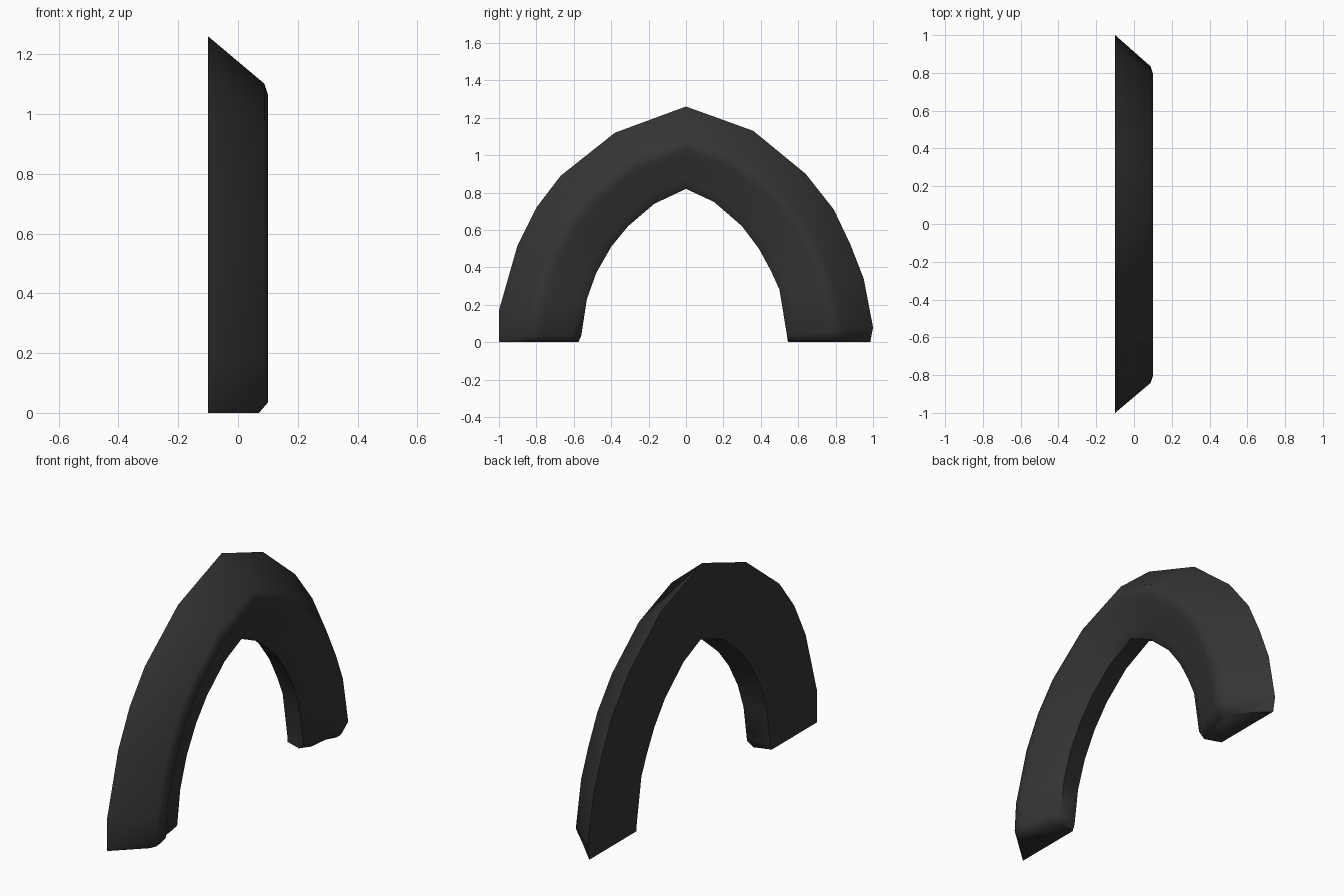
import bpy, bmesh
from math import radians
from mathutils import Vector

cube = bpy.data.objects.get("Cube")
if cube:
    bpy.data.objects.remove(cube)

# Charcoal material
mat = bpy.data.materials.new("charcoal")
mat.use_nodes = True
colour = (0.035, 0.035, 0.035, 1)
mat.diffuse_color = colour
mat.node_tree.nodes["Principled BSDF"].inputs["Base Color"].default_value = colour

# Stations along the arch: outer (y, z) then inner (y, z)
stations = [
    (-1, 0, -.575, 0), (-1, .035, -.56, .035), (-1, .17, -.53, .23),
    (-.9, .52, -.48, .37), (-.8, .72, -.4, .51), (-.67, .89, -.31, .62),
    (-.38, 1.12, -.17, .74), (0, 1.26, 0, .82), (.36, 1.13, .15, .75),
    (.64, .9, .3, .62), (.79, .71, .39, .5), (.88, .52, .455, .38),
    (.95, .34, .5, .28), (1, .08, .54, .035), (.985, 0, .545, 0),
]
# Cross-section: x, fraction of the way from outer to inner edge.
# A raised outer band steps down to a lower rounded inner lip.
section = [(-.1, 0), (.088, .36), (.1, .44), (.098, .52), (.07, .63),
           (.058, .88), (.02, 1), (-.1, .93)]

bm = bmesh.new()
rings = []
for i, (oy, oz, iy, iz) in enumerate(stations):
    foot = i in (0, len(stations) - 1)
    ring = []
    for x, t in section:
        if foot and x > 0:          # rounded lower front edge of each foot
            x -= .03
        p = Vector((x, oy, oz)).lerp(Vector((x, iy, iz)), t)
        ring.append(bm.verts.new(p))
    rings.append(ring)

# Skin the arch and cap both feet
n = len(section)
for a, b in zip(rings, rings[1:]):
    for j in range(n):
        k = (j + 1) % n
        bm.faces.new((a[j], a[k], b[k], b[j]))
bm.faces.new(rings[0])
bm.faces.new(rings[-1])
bmesh.ops.recalc_face_normals(bm, faces=bm.faces)

mesh = bpy.data.meshes.new("arch")
bm.to_mesh(mesh)
bm.free()
mesh.materials.append(mat)
arch = bpy.data.objects.new("arch", mesh)
bpy.context.collection.objects.link(arch)

bpy.ops.object.select_all(action="DESELECT")
arch.select_set(True)
bpy.context.view_layer.objects.active = arch
bpy.ops.object.shade_smooth_by_angle(angle=radians(65))
